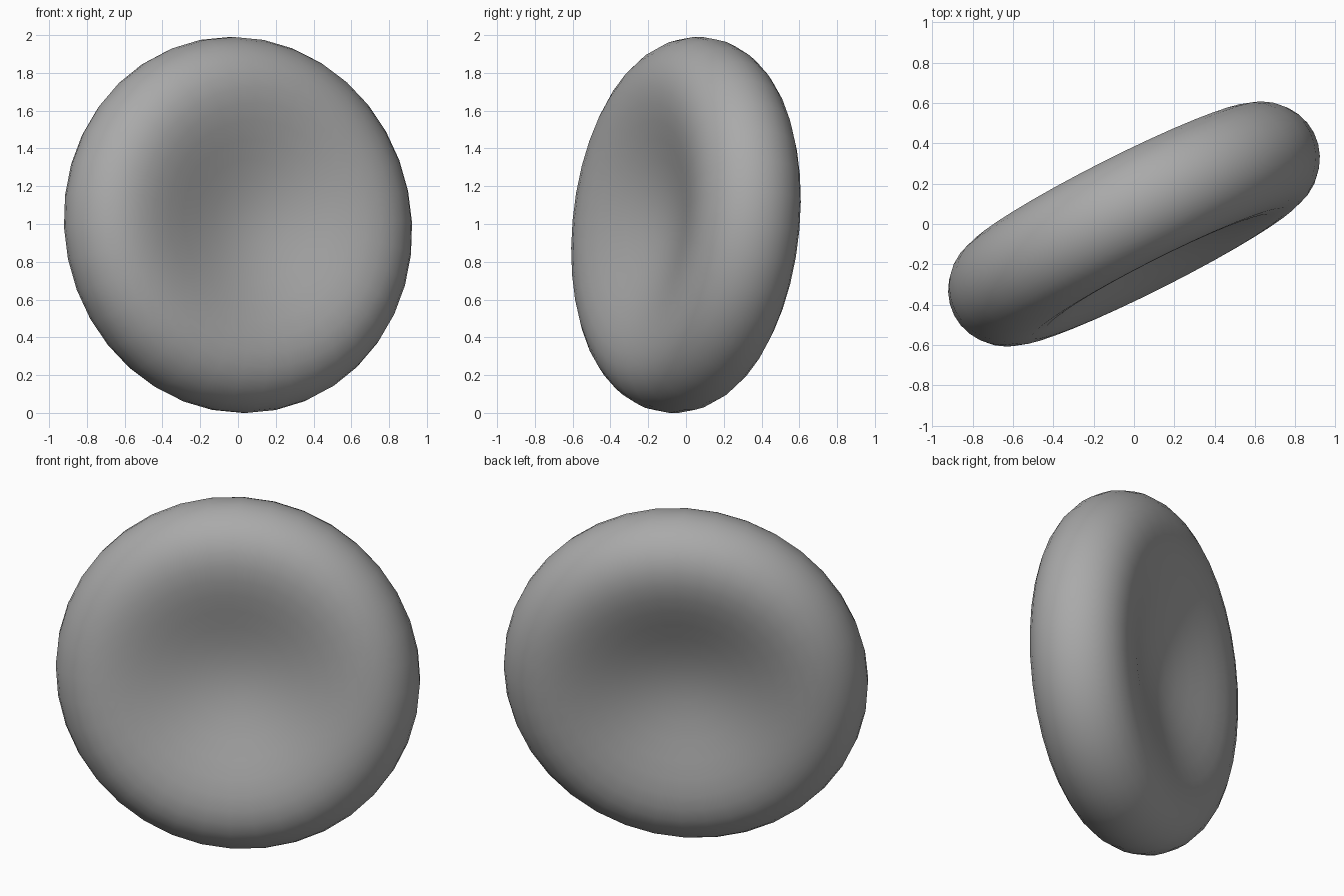
import bpy, bmesh, math
from mathutils import Vector

cube = bpy.data.objects.get("Cube")
if cube:
    bpy.data.objects.remove(cube)

SEGMENTS = 36   # steps around the disc
STEPS = 28      # steps along the profile, face to face

# Plain grey material
grey = bpy.data.materials.new("plain grey")
grey.use_nodes = True
colour = (0.4, 0.4, 0.4, 1)
grey.diffuse_color = colour
grey.node_tree.nodes["Principled BSDF"].inputs["Base Color"].default_value = colour


def profile_point(t):
    """Half section of a disc with a rounded rim and a dimple on both faces."""
    r = math.sin(t)
    height = math.cos(t) * (0.13 + 0.65 * r**2 - 0.26 * r**4)
    return Vector((r, 0, height))


# Dimpled disc, turned around its own axis
bm = bmesh.new()
verts = [bm.verts.new(profile_point(math.pi * i / STEPS)) for i in range(STEPS + 1)]
edges = [bm.edges.new(pair) for pair in zip(verts, verts[1:])]
bmesh.ops.spin(bm, geom=verts + edges, axis=(0, 0, 1), cent=(0, 0, 0),
               angle=2 * math.pi, steps=SEGMENTS)
bmesh.ops.remove_doubles(bm, verts=bm.verts, dist=0.0005)
bmesh.ops.recalc_face_normals(bm, faces=bm.faces)

# Stand it on its rim, facing forward, a little aside and slightly upward
facing = Vector((0.45, -0.89, 0.1))
bm.transform(facing.to_track_quat('Z', 'Y').to_matrix().to_4x4())
lowest = min(v.co.z for v in bm.verts)
bmesh.ops.translate(bm, verts=bm.verts, vec=(0, 0, -lowest))

mesh = bpy.data.meshes.new("dimpled_disc")
bm.to_mesh(mesh)
bm.free()
mesh.materials.append(grey)
mesh.shade_smooth()
disc = bpy.data.objects.new("dimpled_disc", mesh)
bpy.context.collection.objects.link(disc)
